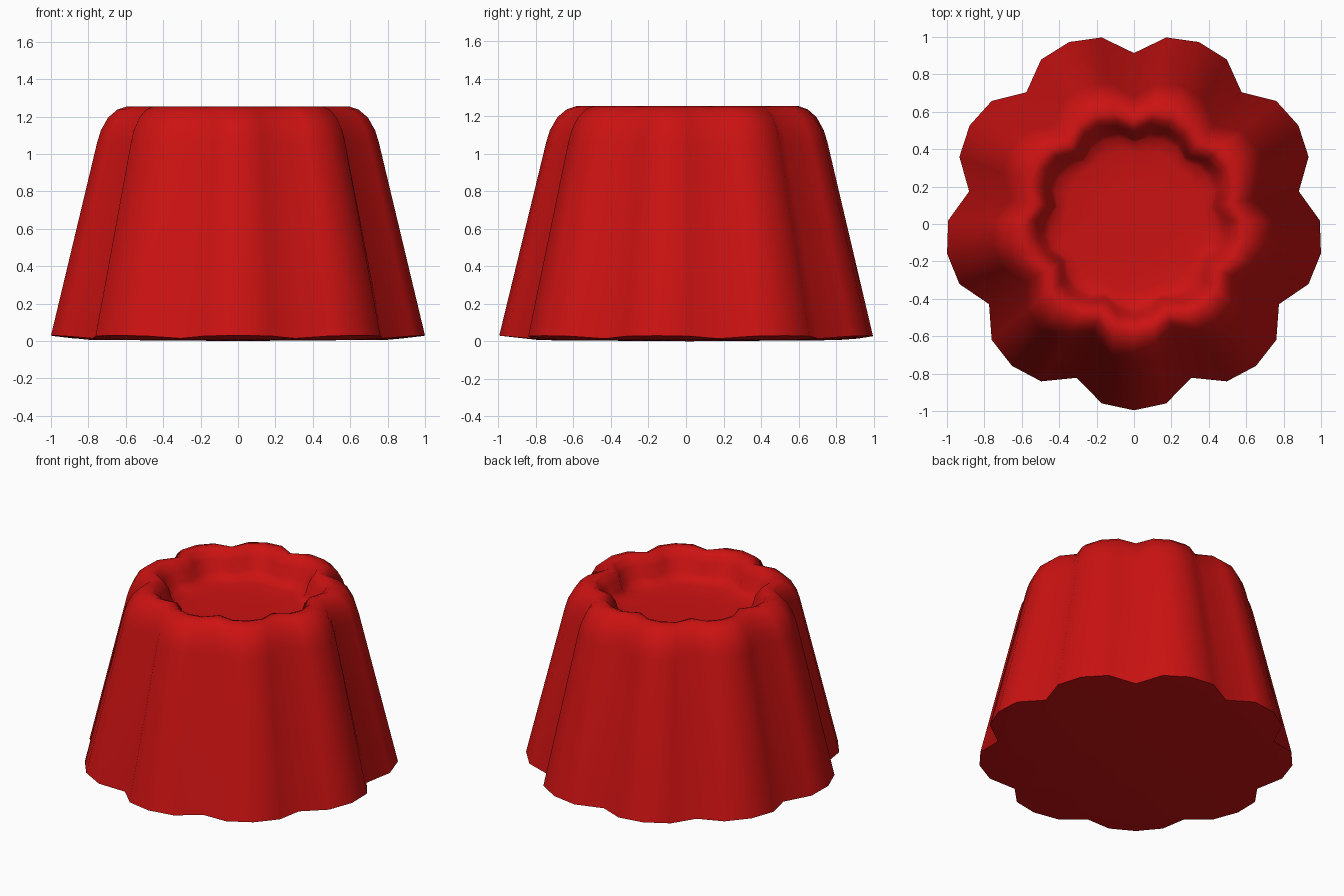
import bpy, bmesh, math

if "Cube" in bpy.data.objects:
    bpy.data.objects.remove(bpy.data.objects["Cube"])

LOBES, PER = 9, 4          # nine flutes, four segments each
N = LOBES * PER
Y0 = 0.019                 # odd lobe count: axis shifted so bounds are centred
BULGE = [0.0, 0.82, 1.0, 0.82]

red = bpy.data.materials.new("jelly red")
red.diffuse_color = (0.6, 0.006, 0.006, 1)
red.use_nodes = True
red.node_tree.nodes["Principled BSDF"].inputs["Base Color"].default_value = red.diffuse_color

# Profile rings: lobe radius, valley radius, height
PROFILE = [
    (1.015, 0.895, 0.03),
    (0.765, 0.665, 1.06),
    (0.745, 0.645, 1.125),
    (0.705, 0.610, 1.195),
    (0.655, 0.570, 1.237),
    (0.600, 0.530, 1.255),
    (0.560, 0.490, 1.240),
    (0.520, 0.455, 1.190),
    (0.490, 0.435, 1.120),
    (0.455, 0.415, 1.085),
    (0.380, 0.365, 1.070),
    (0.200, 0.200, 1.065),
]

bm = bmesh.new()


def ring(peak, valley, z, dip=0.0):
    verts = []
    for i in range(N):
        b = BULGE[i % PER]
        a = math.pi / 2 - 2 * math.pi * i / N
        r = valley + (peak - valley) * b
        verts.append(bm.verts.new((r * math.cos(a), r * math.sin(a) + Y0, z - dip * (1 - b))))
    return verts


def bridge(a, b):
    for i in range(N):
        j = (i + 1) % N
        bm.faces.new((a[i], a[j], b[j], b[i]))


def cap(r, z):
    c = bm.verts.new((0, Y0, z))
    for i in range(N):
        bm.faces.new((r[i], r[(i + 1) % N], c))


# Fluted wall, rounded rim and sunken top
rings = [ring(p, v, z, 0.016 if k == 0 else 0) for k, (p, v, z) in enumerate(PROFILE)]
for a, b in zip(rings, rings[1:]):
    bridge(a, b)
cap(rings[-1], 1.065)

# Slightly bulging underside
under = ring(0.80, 0.77, 0.006)
bridge(rings[0], under)
cap(under, 0.0)

bmesh.ops.recalc_face_normals(bm, faces=bm.faces)
for f in bm.faces:
    f.smooth = True
# Crisp bottom edge
for i in range(N):
    bm.edges.get((rings[0][i], rings[0][(i + 1) % N])).smooth = False

mesh = bpy.data.meshes.new("moulded_jelly")
bm.to_mesh(mesh)
bm.free()
mesh.materials.append(red)
obj = bpy.data.objects.new("moulded_jelly", mesh)
bpy.context.collection.objects.link(obj)
